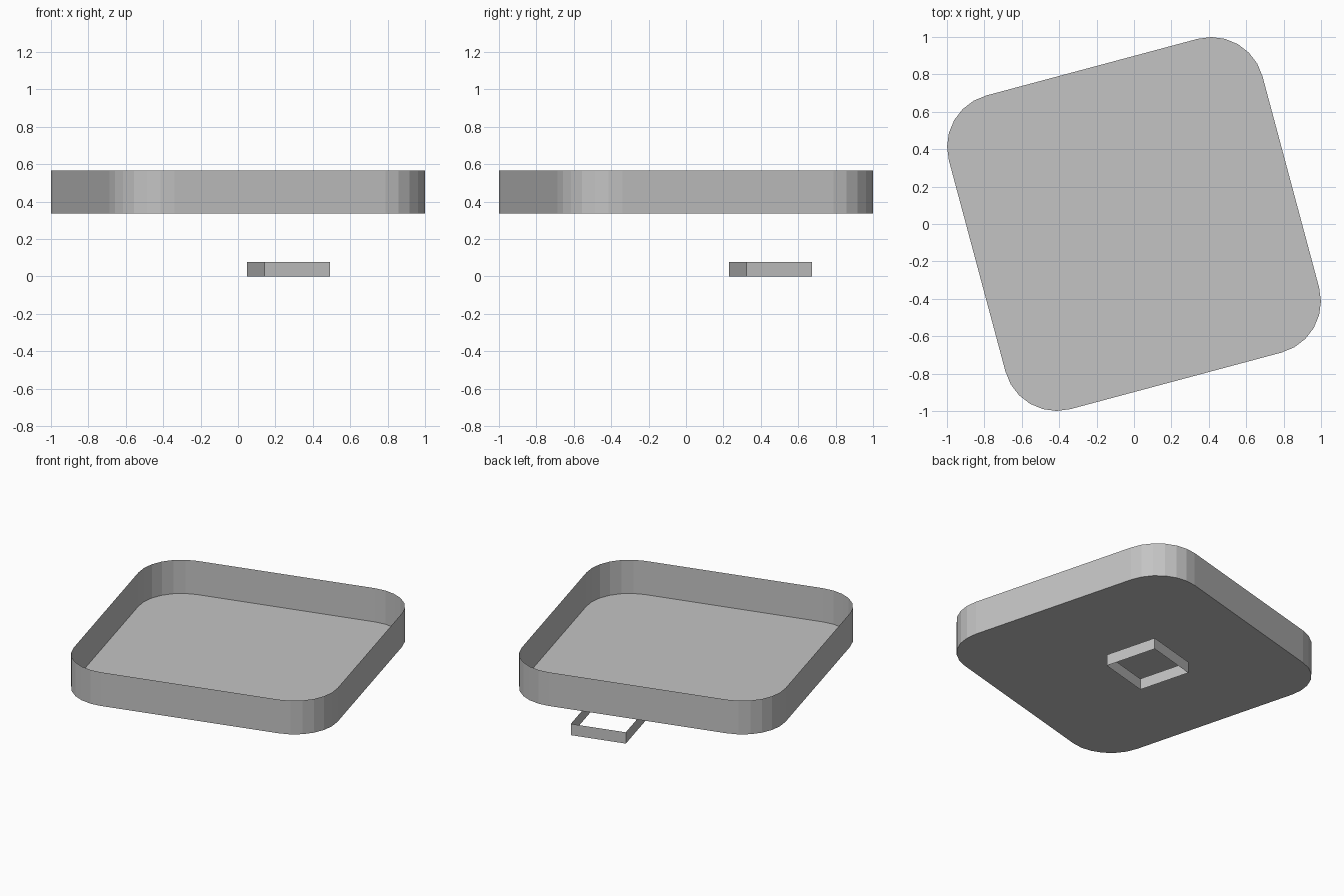
import bpy
import bmesh
from math import radians, cos, sin
from mathutils import Matrix, Vector

cube = bpy.data.objects.get("Cube")
if cube:
    bpy.data.objects.remove(cube, do_unlink=True)

TURN = radians(15)

grey = bpy.data.materials.new("plain grey")
grey.use_nodes = True
grey.diffuse_color = (0.55, 0.55, 0.55, 1)
grey.node_tree.nodes["Principled BSDF"].inputs["Base Color"].default_value = grey.diffuse_color


def rounded_square(half, radius, steps):
    """Outline of a square, counter-clockwise, with arcs at the corners."""
    inner = half - radius
    points = []
    for corner, (sx, sy) in enumerate([(1, 1), (-1, 1), (-1, -1), (1, -1)]):
        for i in range(steps + 1):
            a = radians(90) * (corner + i / max(steps, 1))
            points.append(Vector((sx * inner + radius * cos(a),
                                  sy * inner + radius * sin(a), 0)))
    return points


def thin_wall(name, outline, centre, height, floor):
    """Single-surface wall raised from an outline, with or without a floor."""
    bm = bmesh.new()
    low = [bm.verts.new(p) for p in outline]
    high = [bm.verts.new(p + Vector((0, 0, height))) for p in outline]
    for i in range(len(low)):
        j = (i + 1) % len(low)
        bm.faces.new((low[i], low[j], high[j], high[i]))
    if floor:
        bm.faces.new(low[::-1])
    bm.transform(Matrix.Translation(centre) @ Matrix.Rotation(TURN, 4, "Z"))
    mesh = bpy.data.meshes.new(name)
    bm.to_mesh(mesh)
    bm.free()
    mesh.materials.append(grey)
    obj = bpy.data.objects.new(name, mesh)
    bpy.context.collection.objects.link(obj)
    return obj


# Open tray with rounded corners
thin_wall("tray", rounded_square(0.868, 0.283, 6), (0, 0, 0.335), 0.23, True)

# Small square frame floating below the tray, open at both ends
thin_wall("square_frame", rounded_square(0.181, 0, 0), (0.27, 0.452, 0), 0.077, False)
